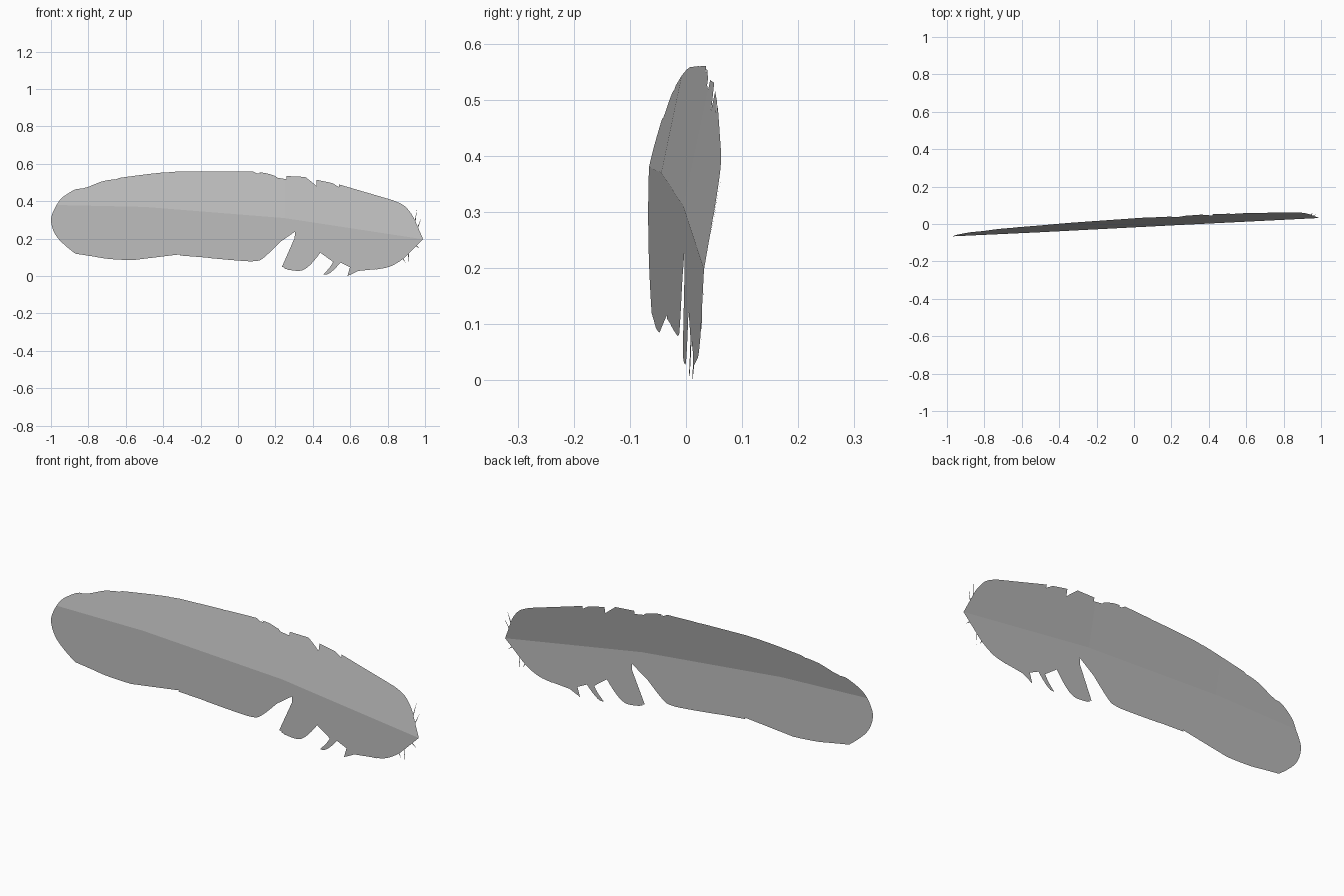
import bpy
import bmesh
from mathutils import Vector

default_cube = bpy.data.objects.get("Cube")
if default_cube:
    bpy.data.objects.remove(default_cube, do_unlink=True)

# One plain grey for the whole feather
grey = bpy.data.materials.new("feather grey")
grey.use_nodes = True
grey_colour = (0.52, 0.52, 0.52, 1)
grey.diffuse_color = grey_colour
grey.node_tree.nodes["Principled BSDF"].inputs["Base Color"].default_value = grey_colour

# Shaft line on which the two vanes are folded: x, y, z
SHAFT = [Vector(p) for p in (
    (-0.97, -0.066, 0.38), (-0.5, -0.044, 0.37),
    (0.25, -0.005, 0.31), (0.99, 0.032, 0.197))]
UPPER_LEAN = 0.21
LOWER_LEAN = 0.0


def shaft_at(x):
    """Point of the shaft line at a given x, extended past both ends."""
    for start, end in zip(SHAFT, SHAFT[1:]):
        if x <= end.x or end is SHAFT[-1]:
            return start.lerp(end, (x - start.x) / (end.x - start.x))


def smooth_stroke(points, steps=4):
    """Rounded line through the points; its two ends stay sharp corners."""
    points = [Vector(p) for p in points]
    if len(points) == 2:
        return points[:1]
    padded = [points[0]] + points + [points[-1]]
    result = []
    for a, b, c, d in zip(padded, padded[1:], padded[2:], padded[3:]):
        for step in range(steps):
            t = step / steps
            result.append(0.5 * (2 * b + (c - a) * t
                                 + (2 * a - 5 * b + 4 * c - d) * t * t
                                 + (3 * b - a - 3 * c + d) * t * t * t))
    return result


def outline_from(strokes):
    """Join strokes, each one starting where the previous one stopped."""
    outline = []
    pen = (SHAFT[0].x, SHAFT[0].z)
    for stroke in strokes:
        outline += smooth_stroke([pen] + stroke)
        pen = stroke[-1]
    return outline


def make_sheet(name, polygons, lean):
    """Flat outlines cut at the shaft bends, then folded back by the lean."""
    bm = bmesh.new()
    for polygon in polygons:
        bm.faces.new([bm.verts.new((p[0], 0, p[1])) for p in polygon])
    bmesh.ops.triangulate(bm, faces=bm.faces[:])
    for bend in SHAFT[1:-1]:
        bmesh.ops.bisect_plane(bm, geom=bm.verts[:] + bm.edges[:] + bm.faces[:],
                               plane_co=bend, plane_no=(1, 0, 0))
    for vert in bm.verts:
        base = shaft_at(vert.co.x)
        vert.co.y = base.y + lean * (vert.co.z - base.z)
    bm.normal_update()
    backward = [face for face in bm.faces if face.normal.y > 0]
    bmesh.ops.reverse_faces(bm, faces=backward)
    mesh = bpy.data.meshes.new(name)
    bm.to_mesh(mesh)
    bm.free()
    mesh.materials.append(grey)
    sheet = bpy.data.objects.new(name, mesh)
    bpy.context.collection.objects.link(sheet)
    return sheet


def make_vane(name, strokes, lean):
    shaft_back = [(p.x, p.z) for p in reversed(SHAFT[1:])]
    return make_sheet(name, [outline_from(strokes) + shaft_back], lean)


# Upper vane: every stroke runs to the next sharp corner
upper_strokes = [
    [(-0.94, 0.42), (-0.87, 0.463), (-0.82, 0.47), (-0.73, 0.505), (-0.66, 0.518)],
    [(-0.62, 0.51), (-0.59, 0.485)],
    [(-0.605, 0.51), (-0.635, 0.525)],
    [(-0.5, 0.543), (-0.39, 0.555)],
    [(-0.32, 0.52), (-0.26, 0.46)],
    [(-0.285, 0.515), (-0.335, 0.558)],
    [(-0.1, 0.56)],
    [(-0.06, 0.52), (-0.035, 0.465)],
    [(-0.038, 0.52), (-0.058, 0.56)],
    [(0.08, 0.56)],
    [(0.16, 0.51), (0.22, 0.44)],
    [(0.19, 0.5), (0.11, 0.555)],
    [(0.15, 0.55), (0.2, 0.535)],
    [(0.26, 0.48), (0.325, 0.4)],
    [(0.315, 0.47), (0.26, 0.535)],
    [(0.36, 0.53)],
    [(0.42, 0.48), (0.475, 0.415)],
    [(0.465, 0.47), (0.42, 0.515)],
    [(0.505, 0.497)],
    [(0.53, 0.48), (0.55, 0.455)],
    [(0.54, 0.49)],
    [(0.83, 0.405)],
    [(0.89, 0.375), (0.935, 0.32), (0.955, 0.27), (0.965, 0.225), (0.99, 0.197)],
]
make_vane("upper_vane", upper_strokes, UPPER_LEAN)

# Lower vane: broad barbs on the tip half
broad_barbs = [
    [(-0.99, 0.34), (-1.0, 0.3), (-0.99, 0.25), (-0.965, 0.205),
     (-0.92, 0.16), (-0.87, 0.12)],
    [(-0.755, 0.29)],
    [(-0.825, 0.115)],
    [(-0.71, 0.094), (-0.6, 0.086)],
    [(-0.45, 0.27)],
    [(-0.565, 0.085)],
    [(-0.255, 0.178)],
    [(-0.31, 0.11)],
    [(-0.18, 0.1)],
    [(-0.07, 0.235)],
    [(-0.16, 0.097)],
    [(0.0, 0.083), (0.09, 0.08), (0.14, 0.1), (0.25, 0.205), (0.32, 0.243),
     (0.37, 0.245)],
]
# Lower vane: narrow hanging barbs on the quill half
narrow_barbs = [
    [(0.235, 0.05)],
    [(0.345, 0.2)],
    [(0.247, 0.04)],
    [(0.34, 0.17)],
    [(0.26, 0.035)],
    [(0.33, 0.028), (0.375, 0.05), (0.425, 0.105), (0.485, 0.19),
     (0.52, 0.21), (0.565, 0.21)],
    [(0.54, 0.145), (0.5, 0.06), (0.455, 0.008)],
    [(0.49, 0.015), (0.55, 0.075), (0.61, 0.165), (0.635, 0.175)],
    [(0.585, 0.0)],
    [(0.66, 0.04), (0.72, 0.105), (0.75, 0.17), (0.79, 0.175)],
    [(0.77, 0.1), (0.735, 0.035)],
    [(0.81, 0.05), (0.88, 0.09), (0.935, 0.145), (0.99, 0.197)],
]
make_vane("lower_vane", broad_barbs + narrow_barbs, LOWER_LEAN)


def strand(root, tip, width=0.006):
    """Thin loose hair, tapering from root to tip."""
    root, tip = Vector(root), Vector(tip)
    side = (tip - root).orthogonal().normalized() * width / 2
    return [root - side, root + side, tip]


# Loose hairs around the quill end
make_sheet("upper_strands", [
    strand((0.945, 0.28), (0.957, 0.36)),
    strand((0.957, 0.25), (0.98, 0.31)),
], UPPER_LEAN)
make_sheet("lower_strands", [
    strand((0.91, 0.13), (0.915, 0.06)),
    strand((0.88, 0.1), (0.895, 0.07)),
    strand((0.95, 0.165), (0.975, 0.145)),
    strand((0.8, 0.1), (0.755, 0.03)),
], LOWER_LEAN)
